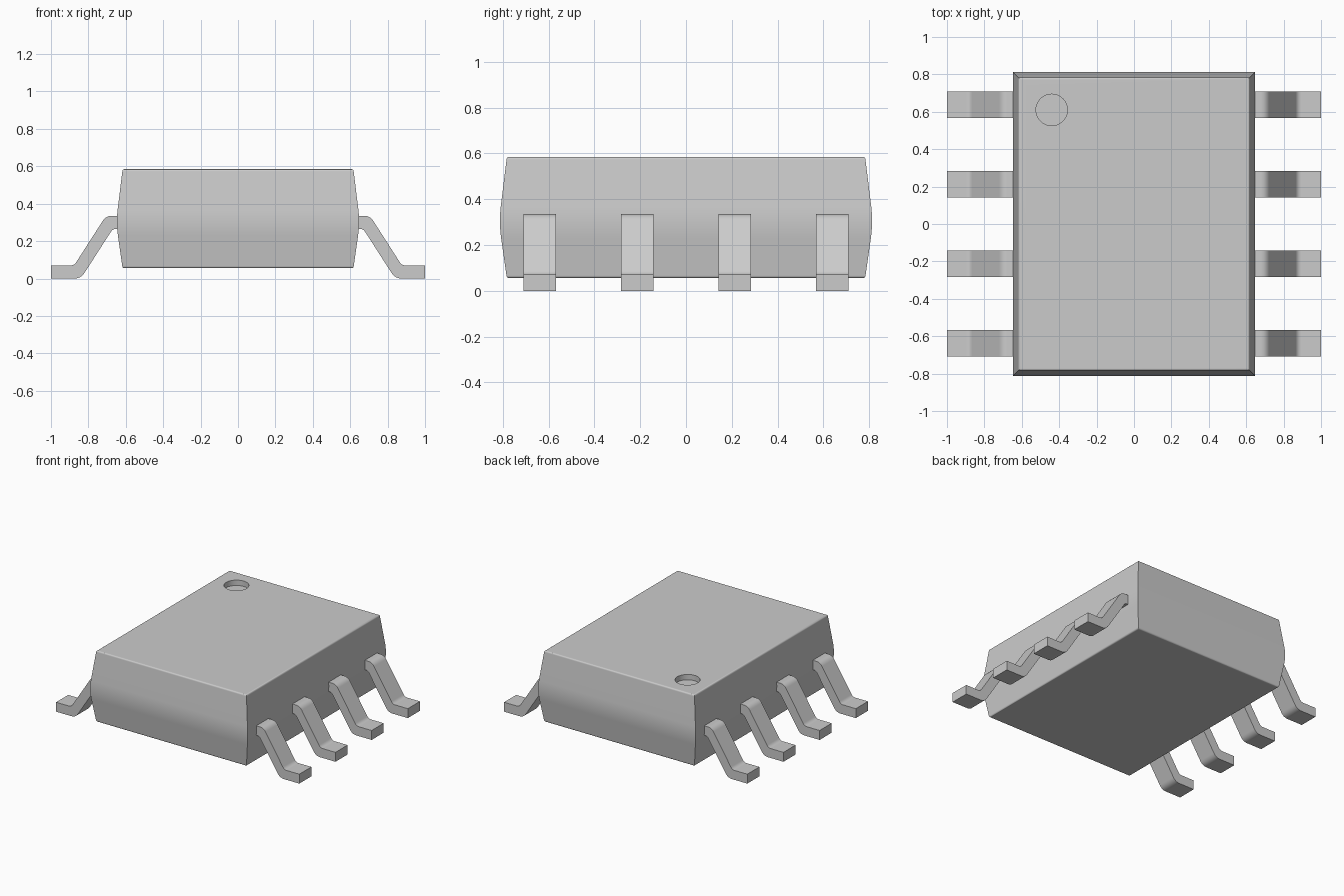
import bpy, bmesh
from mathutils import Vector

if "Cube" in bpy.data.objects:
    bpy.data.objects.remove(bpy.data.objects["Cube"], do_unlink=True)

GREY = (0.6, 0.6, 0.6, 1)
grey = bpy.data.materials.new("plain grey")
grey.use_nodes = True
grey.diffuse_color = GREY
grey.node_tree.nodes["Principled BSDF"].inputs["Base Color"].default_value = GREY


def rounded(corners, steps=6):
    """Round each (a, b, cut) corner of an outline; cut 0 stays sharp."""
    pts = [Vector(c[:2]) for c in corners]
    out = []
    for i, (p, c) in enumerate(zip(pts, corners)):
        if c[2] == 0:
            out.append(p)
            continue
        start = p + (pts[i - 1] - p).normalized() * c[2]
        end = p + (pts[(i + 1) % len(pts)] - p).normalized() * c[2]
        for k in range(steps + 1):
            t = k / steps
            out.append(start * (1 - t) ** 2 + p * 2 * t * (1 - t) + end * t * t)
    return out


def loft(name, rings):
    """Skin matching rings of points and cap both ends."""
    bm = bmesh.new()
    loops = [[bm.verts.new(p) for p in ring] for ring in rings]
    n = len(loops[0])
    for a, b in zip(loops, loops[1:]):
        for i in range(n):
            j = (i + 1) % n
            bm.faces.new((a[i], a[j], b[j], b[i]))
    bm.faces.new(loops[0])
    bm.faces.new(loops[-1])
    bmesh.ops.recalc_face_normals(bm, faces=bm.faces)
    mesh = bpy.data.meshes.new(name)
    bm.to_mesh(mesh)
    bm.free()
    mesh.materials.append(grey)
    obj = bpy.data.objects.new(name, mesh)
    bpy.context.collection.objects.link(obj)
    return obj


def activate(obj):
    bpy.ops.object.select_all(action="DESELECT")
    obj.select_set(True)
    bpy.context.view_layer.objects.active = obj


def smooth(obj):
    activate(obj)
    bpy.ops.object.shade_smooth_by_angle(angle=0.6)
    weighted = obj.modifiers.new("even shading", "WEIGHTED_NORMAL")
    weighted.keep_sharp = True


# Body: rectangles stacked along a tapered side profile (inset, height)
HALF_X, HALF_Y = 0.652, 0.817
side = rounded([(0.1, 0.055, 0), (0.035, 0.055, 0.012), (0, 0.3, 0.07),
                (0.035, 0.585, 0.012), (0.1, 0.585, 0)])
rings = []
for inset, z in side:
    x, y = HALF_X - inset, HALF_Y - inset
    rings.append([(-x, -y, z), (x, -y, z), (x, y, z), (-x, y, z)])
body = loft("body", rings)

# Round index recess in the top
bpy.ops.mesh.primitive_cylinder_add(vertices=48, radius=0.084, depth=0.1,
                                    location=(-0.44, 0.61, 0.595))
cutter = bpy.context.object
cutter.name = "recess_cutter"
cutter.hide_render = True
cutter.data.materials.append(grey)
recess = body.modifiers.new("recess", "BOOLEAN")
recess.operation = "DIFFERENCE"
recess.solver = "EXACT"
recess.object = cutter
activate(body)
bpy.ops.object.modifier_apply(modifier="recess")
bpy.data.objects.remove(cutter, do_unlink=True)
smooth(body)

# Bent leads: one rounded profile, four along each side
lead = rounded([(0.6, 0.335, 0), (0.706, 0.335, 0.03), (0.876, 0.07, 0.02),
                (1, 0.07, 0), (1, 0, 0), (0.84, 0, 0.035),
                (0.67, 0.265, 0.018), (0.6, 0.265, 0)])
PITCH, HALF_WIDTH = 0.425, 0.071
for side_name, sign in (("left", 1), ("right", -1)):
    for i in range(4):
        y = (i - 1.5) * PITCH
        ends = [[(sign * p.x, y + w, p.y) for p in lead]
                for w in (-HALF_WIDTH, HALF_WIDTH)]
        smooth(loft(f"{side_name}_lead_{i + 1}", ends))
